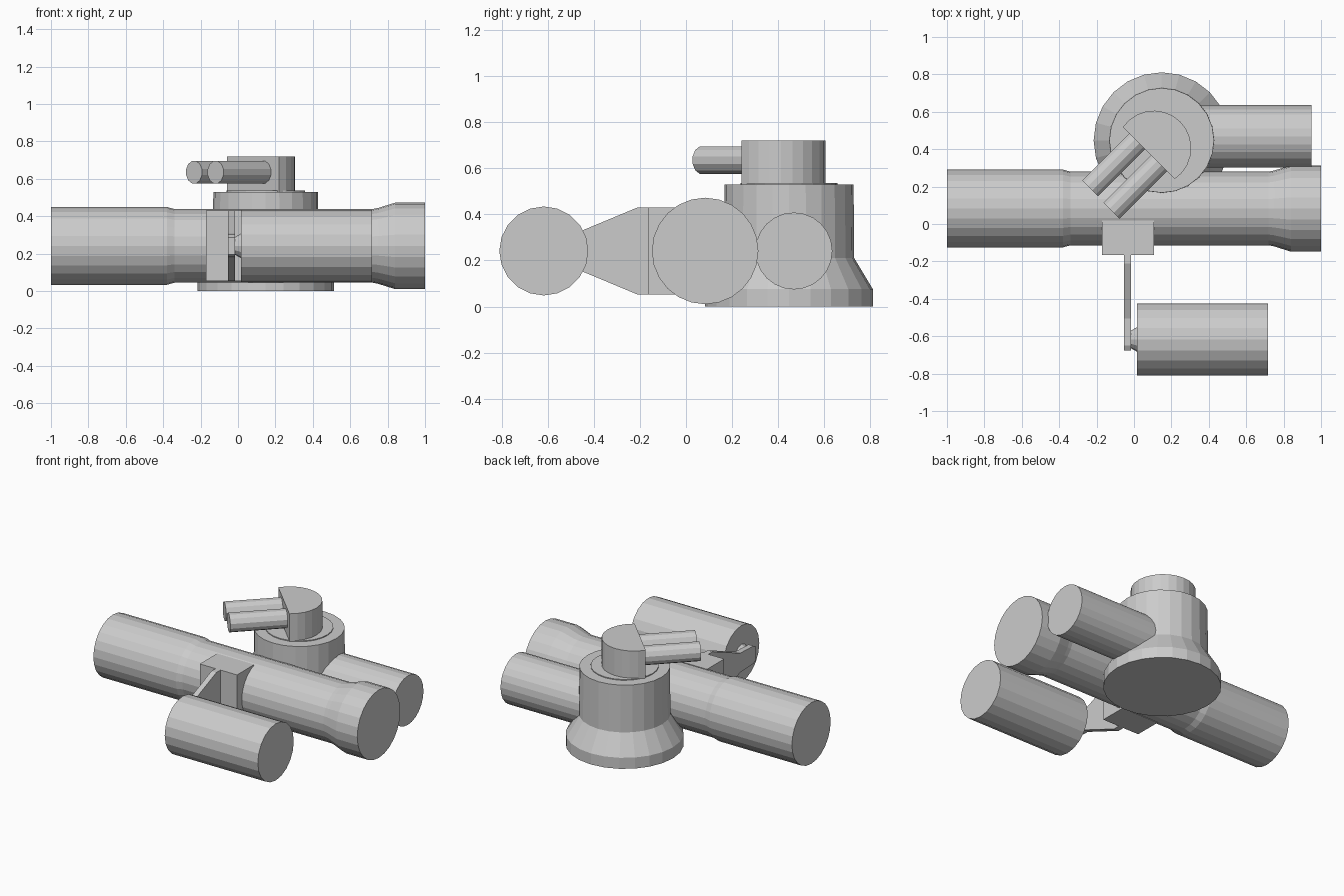
import bpy, bmesh, math
from mathutils import Vector, Matrix

if "Cube" in bpy.data.objects:
    bpy.data.objects.remove(bpy.data.objects["Cube"])


def finish(name, bm):
    bmesh.ops.recalc_face_normals(bm, faces=bm.faces)
    me = bpy.data.meshes.new(name)
    bm.to_mesh(me)
    bm.free()
    ob = bpy.data.objects.new(name, me)
    bpy.context.collection.objects.link(ob)
    return ob


def lathe(name, profile, origin, axis, sides=20):
    """Closed turned solid; profile is (distance along axis, radius)."""
    bm = bmesh.new()
    rot = Vector((0, 0, 1)).rotation_difference(Vector(axis)).to_matrix().to_4x4()
    m = Matrix.Translation(origin) @ rot
    rings = []
    for d, r in profile:
        rings.append([bm.verts.new(m @ Vector((r * math.cos(a), r * math.sin(a), d)))
                      for a in (2 * math.pi * i / sides for i in range(sides))])
    for lo, hi in zip(rings, rings[1:]):
        for i in range(sides):
            j = (i + 1) % sides
            bm.faces.new((lo[i], lo[j], hi[j], hi[i]))
    bm.faces.new(rings[0])
    bm.faces.new(rings[-1])
    return finish(name, bm)


def extrude(name, points, offset):
    """Solid prism from a planar outline."""
    bm = bmesh.new()
    face = bm.faces.new([bm.verts.new(p) for p in points])
    new = bmesh.ops.extrude_face_region(bm, geom=[face])["geom"]
    bmesh.ops.translate(bm, vec=offset, verts=[v for v in new if isinstance(v, bmesh.types.BMVert)])
    return finish(name, bm)


X, Z = (1, 0, 0), (0, 0, 1)
MID = 0.241

# Long main tube with a stepped rear and flared front
lathe("main_tube", [(-1, 0.208), (-0.38, 0.208), (-0.34, 0.197), (0.72, 0.197),
                    (0.75, 0.203), (0.84, 0.231), (1, 0.231)], (0, 0.083, MID), X, 24)

# Turned pedestal with a raised disc
lathe("pedestal", [(0, 0.364), (0.075, 0.364), (0.21, 0.283), (0.53, 0.28)],
      (0.148, 0.447, 0), Z, 24)
lathe("pedestal_disc", [(0.5, 0.21), (0.536, 0.21)], (0.148, 0.447, 0), Z, 24)

# Side tube coming out of the pedestal
lathe("side_tube", [(0.15, 0.167), (0.95, 0.167)], (0, 0.468, MID), X, 24)

# Rounded head cut flat on its diagonal face
head_pts = []
half = math.acos(-0.038 / 0.2)
for i in range(15):
    a = math.pi / 4 - half + 2 * half * i / 14
    head_pts.append((0.106 + 0.2 * math.cos(a), 0.406 + 0.2 * math.sin(a), 0.53))
extrude("head", head_pts, (0, 0, 0.19))

# Twin short tubes on the head's flat face
for i, end in enumerate(((-0.235, 0.19, 0.635), (-0.12, 0.071, 0.635))):
    lathe(f"head_tube_{i + 1}", [(0, 0.062), (0.37, 0.062)], end, (1, 1, 0), 12)

# Mounting block on the front of the main tube
extrude("mount_block", [(-0.172, -0.165, 0.052), (0.108, -0.165, 0.052),
                        (0.108, 0.02, 0.052), (-0.172, 0.02, 0.052)], (0, 0, 0.378))

# Tapered arm plate
upper = [(-0.1, 0.189), (-0.21, 0.189), (-0.505, 0.066), (-0.65, 0.06), (-0.677, 0.045)]
outline = upper + [(y, -h) for y, h in reversed(upper)]
extrude("arm_plate", [(-0.053, y, MID + h) for y, h in outline], (0.037, 0, 0))

# Counterweight cylinder and its small coupling
lathe("coupling", [(-0.02, 0.045), (0.02, 0.068)], (0, -0.617, MID), X, 12)
lathe("counterweight", [(0.016, 0.193), (0.716, 0.193)], (0, -0.617, MID), X, 20)
